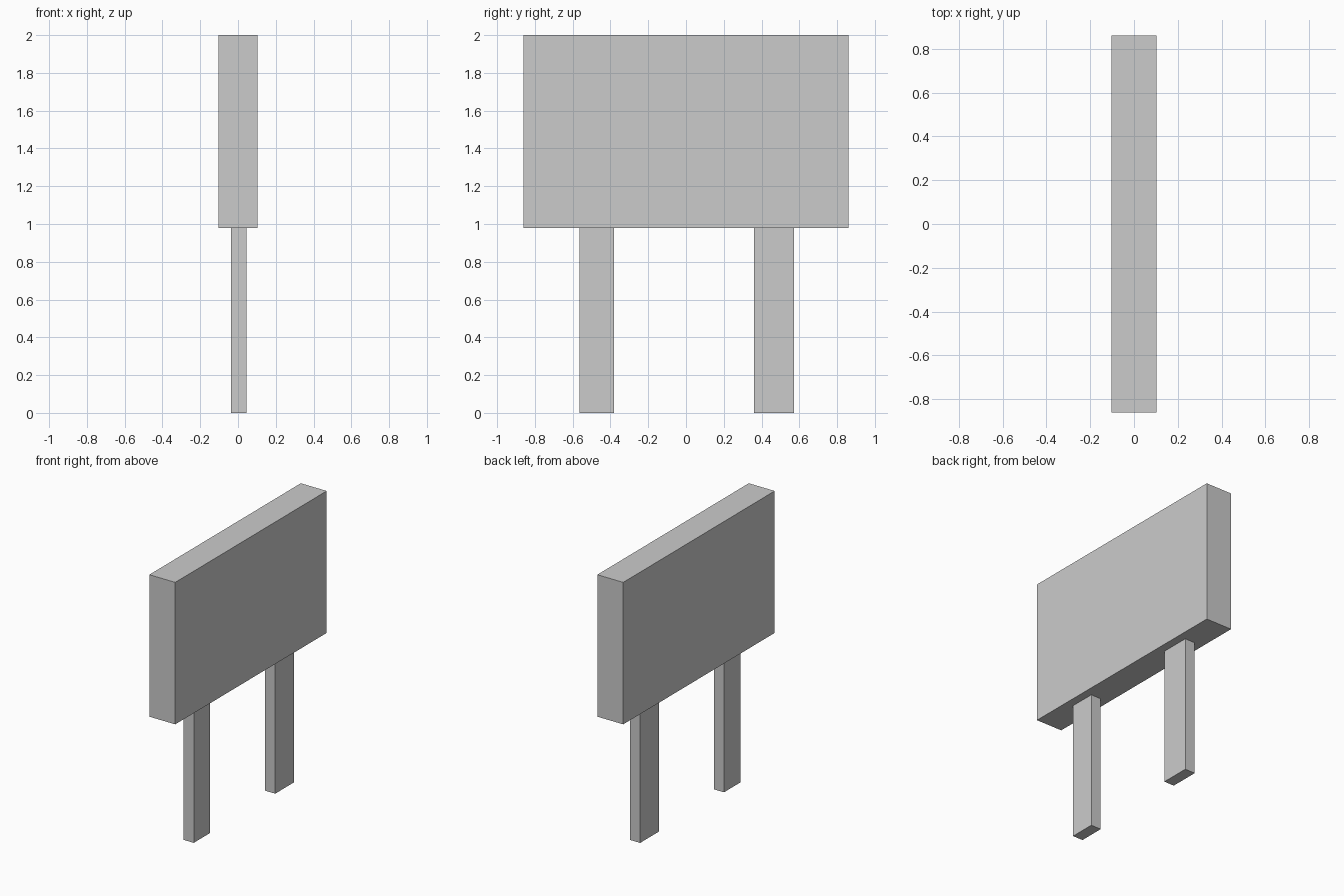
import bpy
import bmesh
from mathutils import Vector

if "Cube" in bpy.data.objects:
    bpy.data.objects.remove(bpy.data.objects["Cube"])


def box(name, low, high):
    """Flat-faced box spanning two opposite corners."""
    low, high = Vector(low), Vector(high)
    bm = bmesh.new()
    bmesh.ops.create_cube(bm, size=1)
    bmesh.ops.scale(bm, vec=high - low, verts=bm.verts)
    mesh = bpy.data.meshes.new(name)
    bm.to_mesh(mesh)
    bm.free()
    obj = bpy.data.objects.new(name, mesh)
    obj.location = (low + high) / 2
    bpy.context.collection.objects.link(obj)
    return obj


PANEL_BOTTOM = 0.98

# Sign panel
box("panel", (-0.103, -0.86, PANEL_BOTTOM), (0.103, 0.86, 2.0))

# Two posts of slightly different width, just off the panel's centre line
for name, y0, y1 in (("front_post", -0.565, -0.38), ("back_post", 0.36, 0.572)):
    box(name, (-0.036, y0, 0), (0.044, y1, PANEL_BOTTOM))
